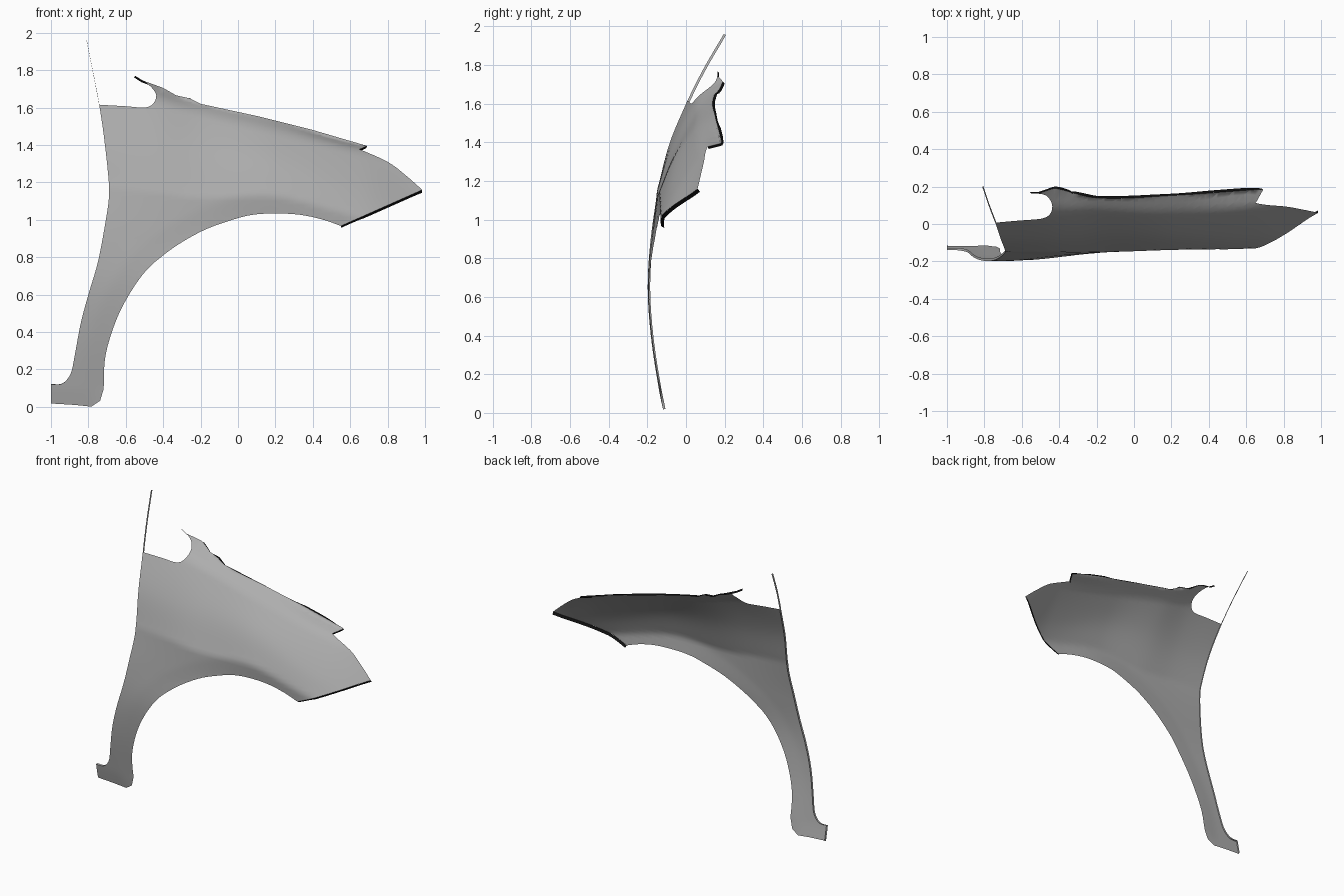
import bpy, bmesh
from mathutils import Vector

if "Cube" in bpy.data.objects:
    bpy.data.objects.remove(bpy.data.objects["Cube"])

# Cross-sections of the panel: x position, then (z, y) rows from low to high
LEG = [(0, -.115), (.12, -.14), (.4, -.182), (.65, -.198)]
SECTIONS = [
    (-.74, [(.9, -.183), (1.17, -.145), (1.4, -.085), (1.61, .005), (1.78, .09), (1.96, .195)]),
    (-.45, [(.9, -.175), (1.15, -.15), (1.38, -.075), (1.6, .035), (1.665, .09), (1.73, .195)]),
    (-.20, [(.9, -.165), (1.12, -.15), (1.35, -.06), (1.54, .05), (1.58, .085), (1.62, .14)]),
    (.20, [(.9, -.14), (1.13, -.14), (1.3, -.065), (1.44, .035), (1.485, .08), (1.53, .152)]),
    (.67, [(.9, -.14), (1.02, -.127), (1.15, -.06), (1.31, .05), (1.37, .11), (1.4, .185)]),
    (.985, [(.9, -.12), (1.0, -.05), (1.09, .02), (1.16, .06), (1.3, .14), (1.4, .2)]),
]

# Outline paths in the front view (x, z)
ARCH = [(.55, .967), (.45, 1.002), (.33, 1.027), (.2, 1.034), (.08, 1.027), (-.02, 1.003),
        (-.17, .95), (-.3, .88), (-.4, .81), (-.49, .73), (-.57, .62), (-.64, .49),
        (-.69, .35), (-.713, .24), (-.717, .12)]
FOOT = [(-.72, .09), (-.737, .033), (-.785, .001), (-.87, .01), (-1, .018), (-1, .12)]
BACK = [(-1, .12), (-.95, .12), (-.915, .145), (-.89, .19), (-.872, .28), (-.84, .45),
        (-.8, .6), (-.75, .77), (-.715, .95), (-.69, 1.12), (-.695, 1.25), (-.72, 1.47),
        (-.742, 1.615)]
SPIKE = [(-.742, 1.615), (-.77, 1.76), (-.81, 1.96)]
NOTCH = [(-.742, 1.615), (-.6, 1.607), (-.5, 1.6), (-.455, 1.62), (-.437, 1.665),
         (-.47, 1.715), (-.55, 1.77)]
TOP = [(-.55, 1.77), (-.51, 1.745), (-.4, 1.705), (-.33, 1.665), (-.26, 1.65), (-.2, 1.62),
       (.1, 1.555), (.4, 1.48), (.69, 1.395), (.65, 1.377)]
NOSE = [(.65, 1.377), (.8, 1.31), (.9, 1.235), (.985, 1.16)]
FRONT = [(.985, 1.16), (.55, .967)]


def material(name, value):
    mat = bpy.data.materials.new(name)
    mat.diffuse_color = (value, value, value, 1)
    mat.use_nodes = True
    mat.node_tree.nodes["Principled BSDF"].inputs["Base Color"].default_value = mat.diffuse_color
    return mat


GREY = material("panel_grey", .42)
BLACK = material("edge_black", .005)


def curve(pts, t):
    """Smooth interpolation through (t, value) points."""
    t = min(max(t, pts[0][0]), pts[-1][0])
    i = 0
    while i < len(pts) - 2 and t > pts[i + 1][0]:
        i += 1

    def tangent(k):
        a, b = pts[max(k - 1, 0)], pts[min(k + 1, len(pts) - 1)]
        return (b[1] - a[1]) / (b[0] - a[0])
    (a, p), (b, q) = pts[i], pts[i + 1]
    h, u = b - a, (t - a) / (b - a)
    return (p * (2*u**3 - 3*u*u + 1) + q * (3*u*u - 2*u**3)
            + h * (tangent(i) * (u**3 - 2*u*u + u) + tangent(i + 1) * (u**3 - u*u)))


def smooth_path(pts, n=4):
    """Rounded path through the points."""
    p = [Vector(pts[0])] + [Vector(q) for q in pts] + [Vector(pts[-1])]
    out = []
    for a, b, c, d in zip(p, p[1:], p[2:], p[3:]):
        for k in range(n):
            t = k / n
            out.append(.5 * (2*b + (c - a)*t + (2*a - 5*b + 4*c - d)*t*t + (3*b - a - 3*c + d)*t**3))
    return out + [p[-1]]


def dense(pts, n=10):
    """Straight path with extra points."""
    p = [Vector(q) for q in pts]
    return [a.lerp(b, k / n) for a, b in zip(p, p[1:]) for k in range(n)] + [p[-1]]


arch = smooth_path(ARCH)
foot = [Vector(p) for p in FOOT]
back = smooth_path(BACK)
notch = smooth_path(NOTCH)
top = dense(TOP)
nose = smooth_path(NOSE)
front = dense(FRONT)


def depth(x, z):
    """y of the curved skin: side crease at the second row, soft lip round the arch."""
    rows = [(curve([(s, r[k][0]) for s, r in SECTIONS], x),
             curve([(s, r[k][1]) for s, r in SECTIONS], x)) for k in range(6)]
    d = min((Vector((x, z)) - p).length for p in arch)
    y = curve(LEG + rows[:2], z) if z < rows[1][0] else curve(rows[1:], z)
    return y + .007 * max(0, 1 - d / .11)


def inward(x, z):
    e = .01
    dx = (depth(x + e, z) - depth(x - e, z)) / (2 * e)
    dz = (depth(x, z + e) - depth(x, z - e)) / (2 * e)
    return Vector((-dx, 1, -dz)).normalized()


def finish(bm, name, mat):
    mesh = bpy.data.meshes.new(name)
    bm.to_mesh(mesh)
    bm.free()
    mesh.materials.append(mat)
    for p in mesh.polygons:
        p.use_smooth = True
    ob = bpy.data.objects.new(name, mesh)
    bpy.context.collection.objects.link(ob)
    return ob


def flange(path, name, mat, width, lean=(0, 0, 0)):
    """Thin strip folded inward along an edge."""
    bm = bmesh.new()
    pairs = []
    for x, z in path:
        p = Vector((x, depth(x, z), z))
        fold = (inward(x, z) + Vector(lean)).normalized() * width
        pairs.append((bm.verts.new(p), bm.verts.new(p + fold)))
    for (a, b), (c, d) in zip(pairs, pairs[1:]):
        bm.faces.new((a, c, d, b))
    return finish(bm, name, mat)


# Main skin: flat outline, sliced into a grid, then pushed to its curved depth
outline = []
for path in (arch, foot, back, notch, top, nose, front):
    for p in path:
        if not outline or (p - outline[-1]).length > 1e-4:
            outline.append(p)
if (outline[0] - outline[-1]).length < 1e-4:
    outline.pop()
bm = bmesh.new()
bm.faces.new([bm.verts.new((p.x, 0, p.y)) for p in outline])
cuts = [((-1 + i * .03 + .0013, 0, 0), (1, 0, 0)) for i in range(1, 67)]
cuts += [((0, 0, i * .022 + .0013), (0, 0, 1)) for i in range(1, 81)]
# slanted slices follow the steep strip under the top edge
cuts += [((.2, 0, 1.53 - i * .012), (.25, 0, 1)) for i in range(1, 8)]
for co, no in cuts:
    bmesh.ops.bisect_plane(bm, geom=bm.verts[:] + bm.edges[:] + bm.faces[:],
                           dist=1e-5, plane_co=co, plane_no=no)
bmesh.ops.triangulate(bm, faces=[f for f in bm.faces if len(f.verts) > 4])
bm.normal_update()
if sum(f.normal.y * f.calc_area() for f in bm.faces) > 0:
    bmesh.ops.reverse_faces(bm, faces=bm.faces[:])
for v in bm.verts:
    v.co.y = depth(v.co.x, v.co.z)
finish(bm, "fender_skin", GREY)

# Folded edges; the rear one runs on past the skin as a thin upper spike
flange(foot[-2:] + back[1:] + dense(SPIKE)[1:], "rear_flange", GREY, .013, (.2, 0, 0))
flange(top, "top_flange", BLACK, .013)
flange(front, "front_flange", BLACK, .02, (0, 0, -.6))
